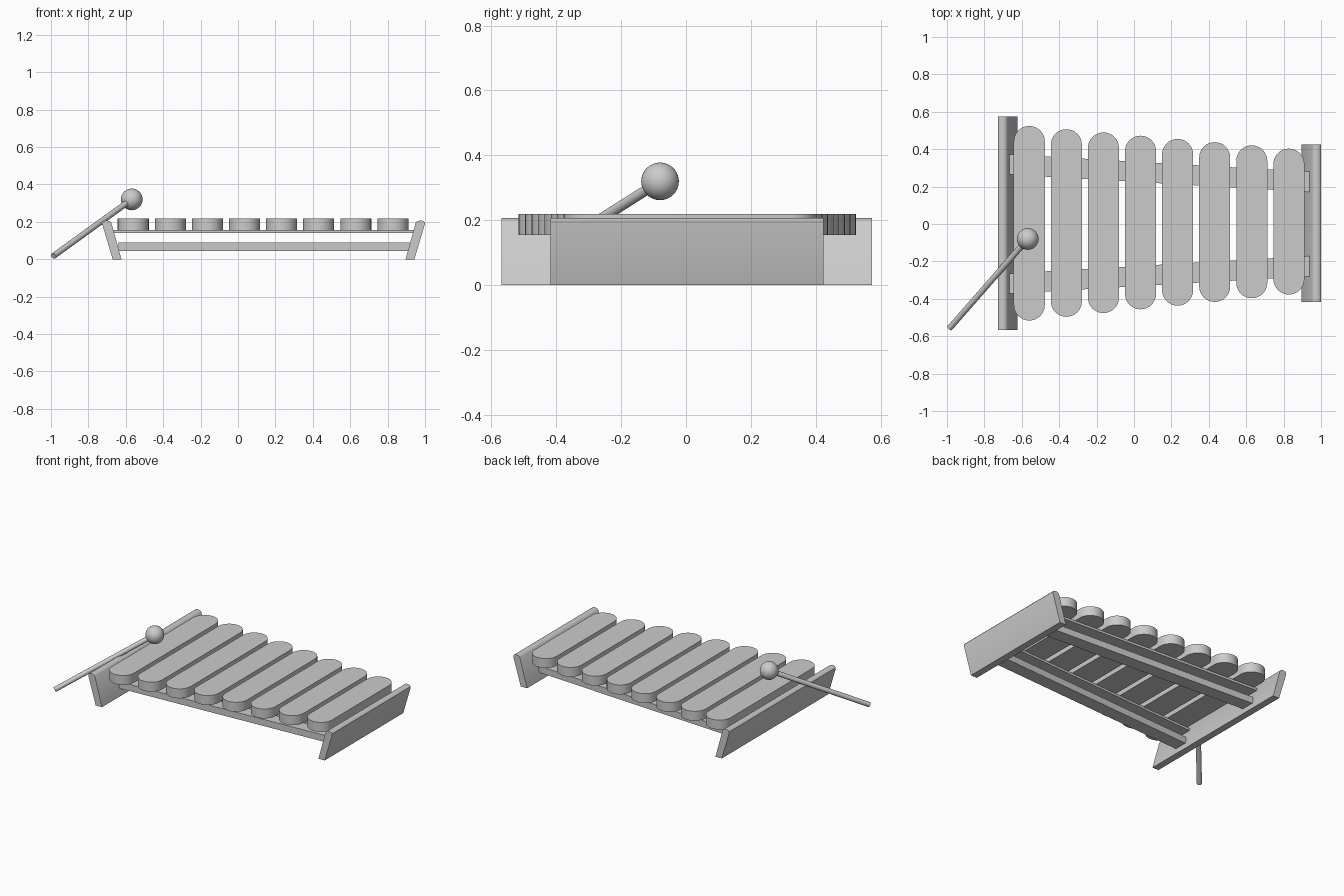
import bpy, bmesh, math
from mathutils import Vector

if "Cube" in bpy.data.objects:
    bpy.data.objects.remove(bpy.data.objects["Cube"])


def smooth(obj, angle=35):
    bpy.ops.object.select_all(action='DESELECT')
    obj.select_set(True)
    bpy.context.view_layer.objects.active = obj
    bpy.ops.object.shade_smooth_by_angle(angle=math.radians(angle))


def prism(name, points, offset):
    """Extrude a closed planar outline along an offset vector."""
    bm = bmesh.new()
    face = bm.faces.new([bm.verts.new(p) for p in points])
    ext = bmesh.ops.extrude_face_region(bm, geom=[face])
    verts = [v for v in ext['geom'] if isinstance(v, bmesh.types.BMVert)]
    bmesh.ops.translate(bm, vec=Vector(offset), verts=verts)
    bmesh.ops.recalc_face_normals(bm, faces=bm.faces)
    mesh = bpy.data.meshes.new(name)
    bm.to_mesh(mesh)
    bm.free()
    obj = bpy.data.objects.new(name, mesh)
    bpy.context.collection.objects.link(obj)
    return obj


# Tone bars: stadium shapes getting shorter to the right
R, SEG = 0.083, 16
for i in range(8):
    t = i / 7
    cx = -0.56 + 1.388 * t
    cy = 0.004 + 0.009 * t
    straight = 0.52 - 0.13 * t - R
    outline = []
    for side in (0, 1):
        for k in range(SEG + 1):
            a = math.pi * (side + k / SEG)
            outline.append((cx + R * math.cos(a),
                            cy + (1 - 2 * side) * straight + R * math.sin(a), 0.155))
    smooth(prism(f"tone_bar_{i + 1}", outline, (0, 0, 0.064)))

# Leaning end boards with rounded top edges
MID = 0.1365
PROFILE = [(0.7595, 0), (0.8065, 0), (0.8625, 0.188), (0.8625, 0.195), (0.857, 0.202),
           (0.846, 0.2065), (0.834, 0.207), (0.822, 0.203), (0.814, 0.196)]
for name, sign, half in (("long_end_board", -1, 0.571), ("short_end_board", 1, 0.421)):
    pts = [(MID + sign * x, 0.003 - half, z) for x, z in PROFILE]
    smooth(prism(name, pts, (0, 2 * half, 0)))


# Converging rails: a thin strip under the bars and a thicker beam below it
def rail(name, side, x0, x1, width, z0, z1):
    def centre(x):
        return side * (0.318 - 0.058 * (x + 0.66))
    h = width / 2
    pts = [(x0, centre(x0) - h, z0), (x1, centre(x1) - h, z0),
           (x1, centre(x1) + h, z0), (x0, centre(x0) + h, z0)]
    prism(name, pts, (0, 0, z1 - z0))


for label, side in (("front", -1), ("back", 1)):
    rail(f"{label}_support_strip", side, -0.665, 0.937, 0.108, 0.140, 0.156)
    rail(f"{label}_lower_rail", side, -0.64, 0.918, 0.09, 0.045, 0.09)

# Mallet resting on the long end board
head = Vector((-0.568, -0.08, 0.32))
tail = Vector((-0.986, -0.557, 0.018))
axis = head - tail
bpy.ops.mesh.primitive_cylinder_add(vertices=24, radius=0.016, depth=axis.length,
                                    location=(head + tail) / 2,
                                    rotation=axis.to_track_quat('Z', 'Y').to_euler())
bpy.context.object.name = "mallet_stick"
smooth(bpy.context.object)
bpy.ops.mesh.primitive_uv_sphere_add(segments=32, ring_count=16, radius=0.058, location=head)
bpy.context.object.name = "mallet_head"
bpy.ops.object.shade_smooth()
